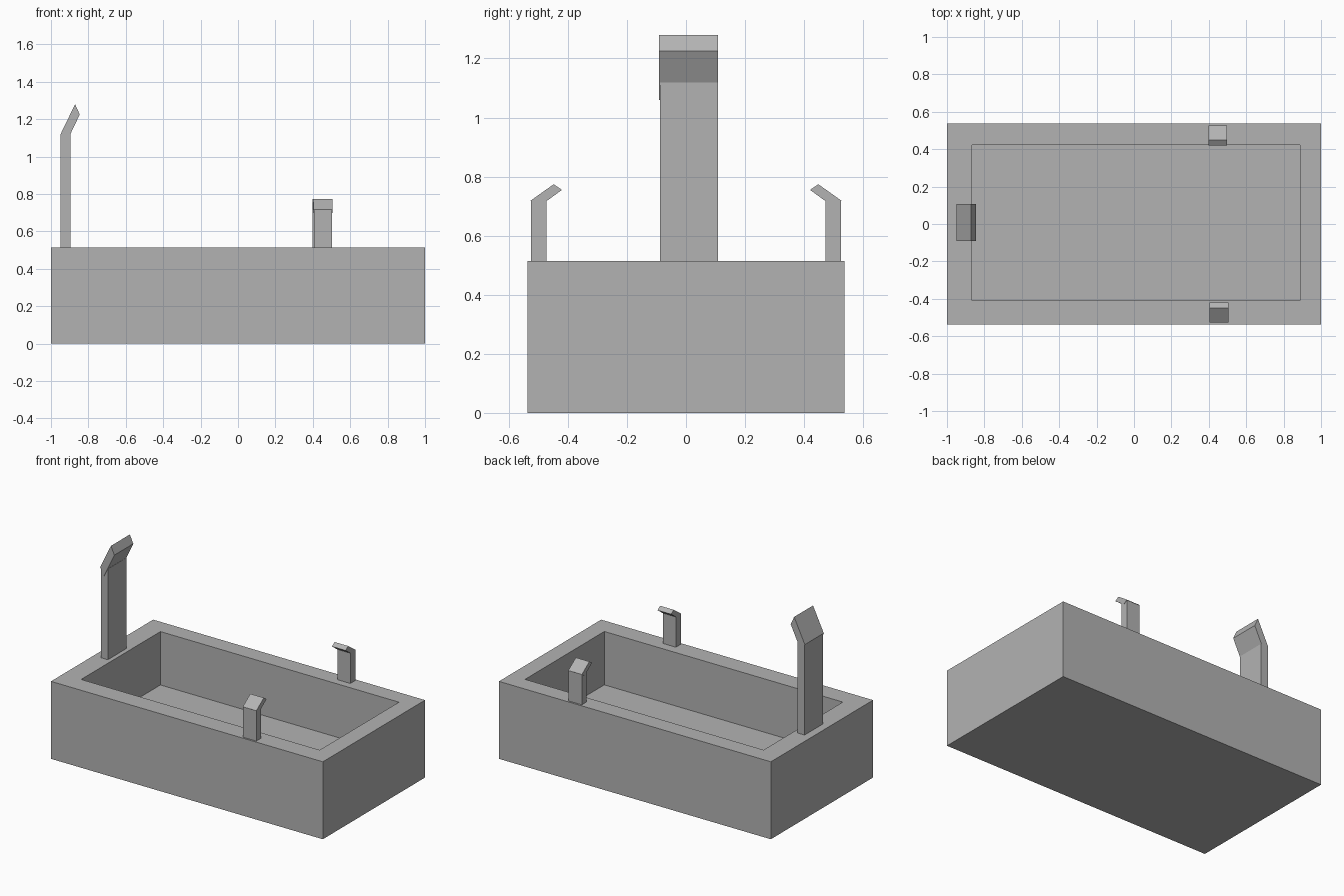
import bpy
import bmesh

if "Cube" in bpy.data.objects:
    bpy.data.objects.remove(bpy.data.objects["Cube"])

grey = bpy.data.materials.new("plain grey")
grey.diffuse_color = (0.45, 0.45, 0.45, 1)
grey.use_nodes = True
grey.node_tree.nodes["Principled BSDF"].inputs["Base Color"].default_value = grey.diffuse_color


def finish(name, bm):
    bmesh.ops.recalc_face_normals(bm, faces=bm.faces)
    mesh = bpy.data.meshes.new(name)
    bm.to_mesh(mesh)
    bm.free()
    mesh.materials.append(grey)
    obj = bpy.data.objects.new(name, mesh)
    bpy.context.collection.objects.link(obj)
    return obj


def prism(name, profile, axis, lo, hi):
    """Extrude a profile along x (profile in y, z) or y (profile in x, z)."""
    bm = bmesh.new()
    if axis == "x":
        pts = [(lo, a, b) for a, b in profile]
        step = (hi - lo, 0, 0)
    else:
        pts = [(a, lo, b) for a, b in profile]
        step = (0, hi - lo, 0)
    face = bm.faces.new([bm.verts.new(p) for p in pts])
    ext = bmesh.ops.extrude_face_region(bm, geom=[face], use_keep_orig=True)
    verts = [g for g in ext["geom"] if isinstance(g, bmesh.types.BMVert)]
    bmesh.ops.translate(bm, verts=verts, vec=step)
    return finish(name, bm)


# Basin: rectangular loops running up the outside, over the rim and down inside
bm = bmesh.new()
outer, inner = (-1, 1, -0.537, 0.537), (-0.867, 0.888, -0.41, 0.423)
loops = []
for (x0, x1, y0, y1), z in ((outer, 0), (outer, 0.515), (inner, 0.515), (inner, 0.16)):
    loops.append([bm.verts.new((x, y, z)) for x, y in ((x0, y0), (x1, y0), (x1, y1), (x0, y1))])
for a, b in zip(loops, loops[1:]):
    for i in range(4):
        j = (i + 1) % 4
        bm.faces.new((a[i], a[j], b[j], b[i]))
bm.faces.new(loops[0])
bm.faces.new(loops[-1])
finish("basin", bm)

# Tall spout: upright post and tilted head
prism("spout_post", [(-0.948, 0.515), (-0.896, 0.515), (-0.896, 1.118), (-0.948, 1.118)],
      "y", -0.088, 0.108)
prism("spout_head", [(-0.95, 1.117), (-0.925, 1.06), (-0.846, 1.225), (-0.871, 1.28)],
      "y", -0.091, 0.108)

# Pair of short taps leaning over the basin
for name, s, x0 in (("front", -1, 0.404), ("back", 1, 0.397)):
    post = [(0.525, 0.515), (0.473, 0.515), (0.473, 0.717), (0.525, 0.717)]
    head = [(0.527, 0.718), (0.497, 0.699), (0.42, 0.755), (0.448, 0.774)]
    prism(name + "_tap_post", [(s * y, z) for y, z in post], "x", x0 + 0.002, x0 + 0.098)
    prism(name + "_tap_head", [(s * y, z) for y, z in head], "x", x0, x0 + 0.1)
